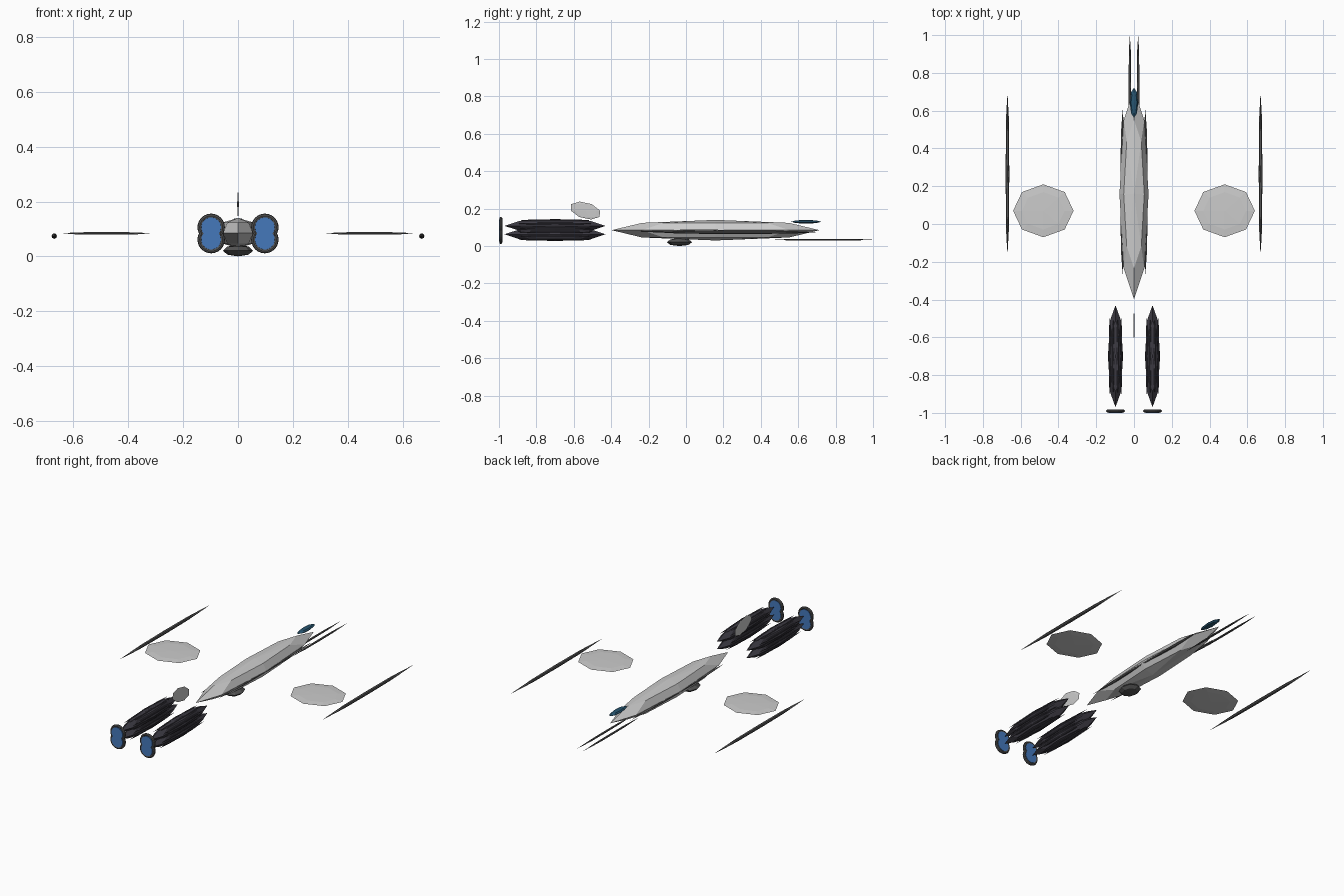
import bpy, bmesh, math
from mathutils import Matrix

if "Cube" in bpy.data.objects:
    bpy.data.objects.remove(bpy.data.objects["Cube"])


def colour(name, r, g, b):
    m = bpy.data.materials.new(name)
    m.diffuse_color = (r, g, b, 1)
    m.use_nodes = True
    m.node_tree.nodes["Principled BSDF"].inputs["Base Color"].default_value = m.diffuse_color
    return m


DARK = colour("dark_metal", 0.09, 0.09, 0.09)
HULL = colour("engine_metal", 0.045, 0.042, 0.055)
GLASS = colour("canopy_glass", 0.02, 0.09, 0.16)
GLOW = colour("exhaust_glow", 0.06, 0.19, 0.5)


def finish(bm, name, mat):
    me = bpy.data.meshes.new(name)
    bm.to_mesh(me)
    bm.free()
    ob = bpy.data.objects.new(name, me)
    bpy.context.collection.objects.link(ob)
    if mat:
        me.materials.append(mat)
    return ob


# Faceted, stretched ball: the basic shape of almost every part
def pod(name, loc, size, mat=None, shear=None):
    bm = bmesh.new()
    m = Matrix.Translation(loc) @ (shear or Matrix.Identity(4)) @ Matrix.Diagonal((*size, 1))
    bmesh.ops.create_uvsphere(bm, u_segments=8, v_segments=4, radius=1, matrix=m)
    return finish(bm, name, mat)


# Fuselage, canopy and belly dome
pod("fuselage", (0, 0.158, 0.085), (0.077, 0.556, 0.055))
pod("canopy", (0, 0.642, 0.13), (0.022, 0.08, 0.01), GLASS)
pod("belly_dome", (0, -0.035, 0.021), (0.055, 0.068, 0.021), DARK)

# Tail fin: thin upright disc, swept by a shear in the side plane
sweep = Matrix(((1, 0, 0, 0), (0, 1, -0.62, 0), (0, 0, 1, 0), (0, 0, 0, 1)))
pod("tail_fin", (0, -0.538, 0.19), (0.003, 0.078, 0.048), None, sweep)

for s, side in ((-1, "left"), (1, "right")):
    # Wings, wingtip rods, hull strakes and nose guns
    pod(side + "_wing", (s * 0.48, 0.07, 0.084), (0.16, 0.14, 0.005))
    pod(side + "_wingtip_rod", (s * 0.67, 0.265, 0.074), (0.01, 0.43, 0.01), DARK)
    pod(side + "_strake", (s * 0.06, 0.17, 0.078), (0.013, 0.44, 0.008), DARK)
    pod(side + "_nose_gun", (s * 0.022, 0.735, 0.034), (0.007, 0.265, 0.005), DARK)

    # Two stacked engines on each side
    for z, level in ((0.063, "lower"), (0.108, "upper")):
        x = s * 0.098
        tag = side + "_" + level
        pod(tag + "_engine", (x, -0.70, z), (0.04, 0.27, 0.037), HULL)
        # Cooling vanes around the engine
        for i in range(8):
            a = math.tau * (i + 0.5) / 8
            pod(f"{tag}_vane_{i}", (x + 0.033 * math.cos(a), -0.70, z + 0.031 * math.sin(a)),
                (0.006, 0.2, 0.006), HULL)
        # Exhaust ring and glowing disc
        zr = 0.061 if level == "lower" else 0.106
        bpy.ops.mesh.primitive_torus_add(location=(x, -0.99, zr), rotation=(math.pi / 2, 0, 0),
                                         major_radius=0.042, minor_radius=0.008,
                                         major_segments=24, minor_segments=8)
        ring = bpy.context.object
        ring.name = tag + "_exhaust_ring"
        ring.data.materials.append(DARK)
        bm = bmesh.new()
        m = Matrix.Translation((x, -0.991, zr)) @ Matrix.Rotation(math.pi / 2, 4, 'X')
        bmesh.ops.create_cone(bm, cap_ends=True, segments=24, radius1=0.036, radius2=0.036,
                              depth=0.018, matrix=m)
        finish(bm, tag + "_exhaust_glow", GLOW)
